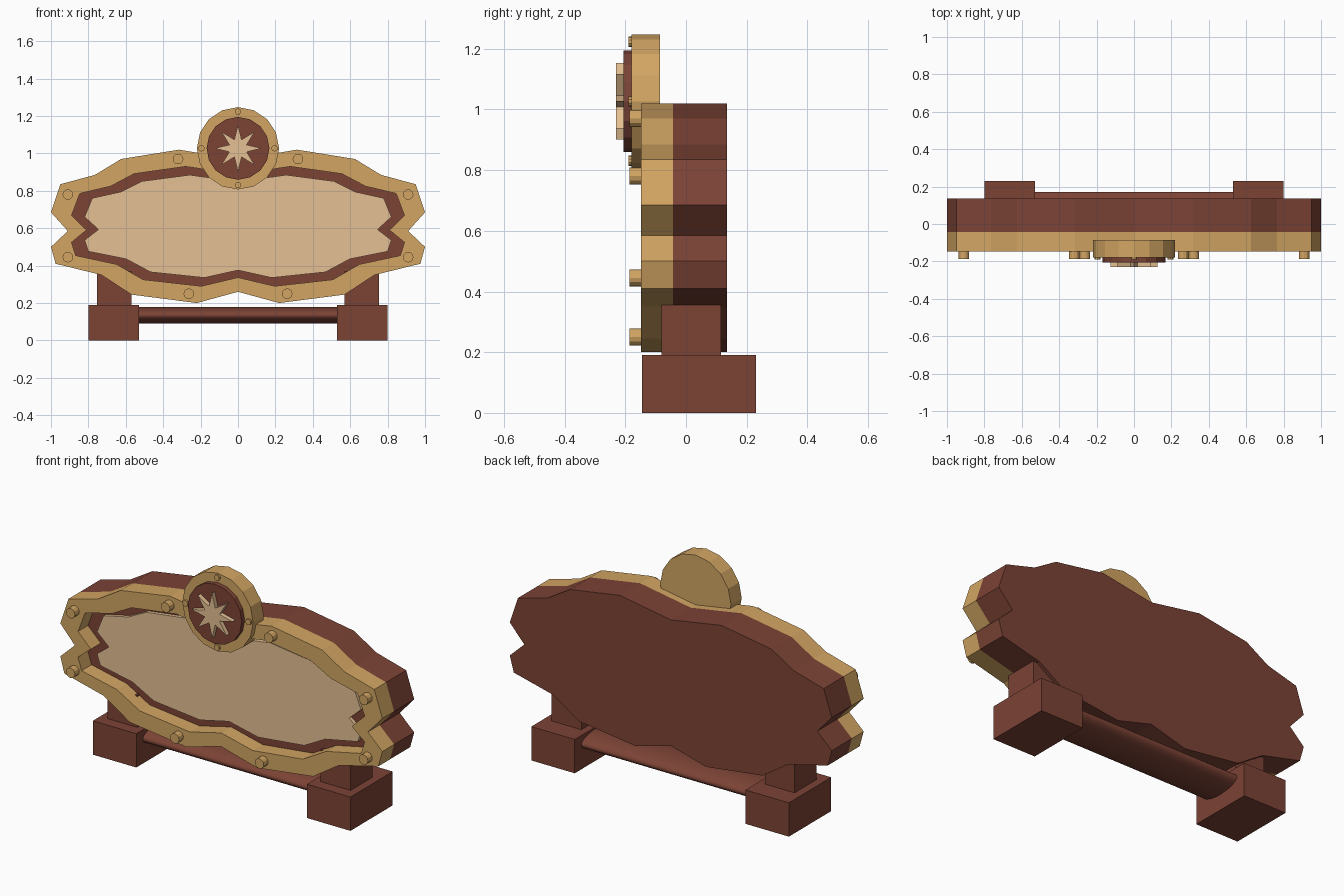
import bpy
import bmesh
from math import sin, cos, pi

cube = bpy.data.objects.get("Cube")
if cube:
    bpy.data.objects.remove(cube, do_unlink=True)


def material(name, rgb):
    linear = [((c / 255 + 0.055) / 1.055) ** 2.4 for c in rgb] + [1]
    mat = bpy.data.materials.new(name)
    mat.use_nodes = True
    mat.diffuse_color = linear
    bsdf = next(n for n in mat.node_tree.nodes if n.type == 'BSDF_PRINCIPLED')
    bsdf.inputs["Base Color"].default_value = linear
    return mat


BROWN = material("dark wood", (124, 67, 53))
GOLD = material("golden wood", (210, 165, 99))
TAN = material("pale panel", (229, 192, 147))


def finish(name, bm, mat):
    bmesh.ops.recalc_face_normals(bm, faces=bm.faces)
    mesh = bpy.data.meshes.new(name)
    bm.to_mesh(mesh)
    bm.free()
    mesh.materials.append(mat)
    obj = bpy.data.objects.new(name, mesh)
    bpy.context.scene.collection.objects.link(obj)
    return obj


def slab(name, outline, front, back, mat, hole=None):
    """Extrude an x-z outline along y, optionally with a matching hole."""
    bm = bmesh.new()

    def loop(points, y):
        return [bm.verts.new((x, y, z)) for x, z in points]

    def bridge(a, b):
        for i in range(len(a)):
            j = (i + 1) % len(a)
            bm.faces.new((a[i], a[j], b[j], b[i]))

    a, b = loop(outline, front), loop(outline, back)
    bridge(a, b)
    if hole:
        c, d = loop(hole, front), loop(hole, back)
        bridge(c, d)
        bridge(a, c)
        bridge(b, d)
    else:
        bm.faces.new(a)
        bm.faces.new(b)
    return finish(name, bm, mat)


def circle(cx, cz, radii, n):
    """Regular outline; two radii alternate to make a star."""
    return [(cx + radii[i % len(radii)] * sin(2 * pi * i / n),
             cz + radii[i % len(radii)] * cos(2 * pi * i / n)) for i in range(n)]


def box(name, x, y, z, mat):
    return slab(name, [(x[0], z[0]), (x[1], z[0]), (x[1], z[1]), (x[0], z[1])],
                y[0], y[1], mat)


# Sign outline: right half mirrored across the centre
half = [(0, .26), (.22, .2), (.57, .245), (.73, .35), (.975, .41), (1, .5),
        (.91, .585), (1, .685), (.95, .835), (.765, .885), (.625, .97),
        (.315, 1.02), (0, .967)]
outline = half + [(-x, z) for x, z in half[-2:0:-1]]


def scaled(sx, sz, mid=.61):
    return [(x * sx, mid + (z - mid) * sz) for x, z in outline]


# Sign board: backing, raised frame, recessed border and panel
opening = scaled(.89, .78)
slab("backing_board", outline, -.043, .135, BROWN)
slab("frame", outline, -.148, -.043, GOLD, hole=opening)
slab("recess_border", opening, -.06, -.043, BROWN)
slab("sign_panel", scaled(.82, .67), -.08, -.05, TAN)

# Medallion with star
MZ = 1.027
slab("medallion", circle(0, MZ, [.22], 16), -.18, -.085, GOLD)
slab("medallion_disc", circle(0, MZ, [.168], 16), -.206, -.17, BROWN)
slab("star", circle(0, MZ, [.126, .05], 16), -.23, -.2, TAN)
for i, (x, z) in enumerate(circle(0, MZ, [.196], 4)):
    slab(f"medallion_rivet_{i + 1}", circle(x, z, [.017], 10), -.19, -.175, GOLD)

# Mirrored parts: frame rivets, posts and feet
for side, s in (("left", 1), ("right", -1)):
    for i, (x, z) in enumerate([(.91, .78), (.91, .445), (.32, .97), (.263, .25)]):
        slab(f"{side}_frame_rivet_{i + 1}", circle(s * x, z, [.028], 12),
             -.187, -.146, GOLD)
    box(f"{side}_post", (s * .57, s * .755), (-.08, .115), (.18, .37), BROWN)
    box(f"{side}_foot", (s * .53, s * .8), (-.145, .23), (0, .19), BROWN)

# Flattened round bar between the feet
bpy.ops.mesh.primitive_cylinder_add(vertices=40, radius=1, depth=1.08,
                                    location=(0, .042, .135),
                                    rotation=(0, pi / 2, 0))
bar = bpy.context.object
bar.name = "cross_bar"
bar.scale = (.045, .13, 1)
bar.data.materials.append(BROWN)
bpy.ops.object.transform_apply(location=False, rotation=True, scale=True)
bpy.ops.object.shade_smooth_by_angle(angle=pi / 4)
